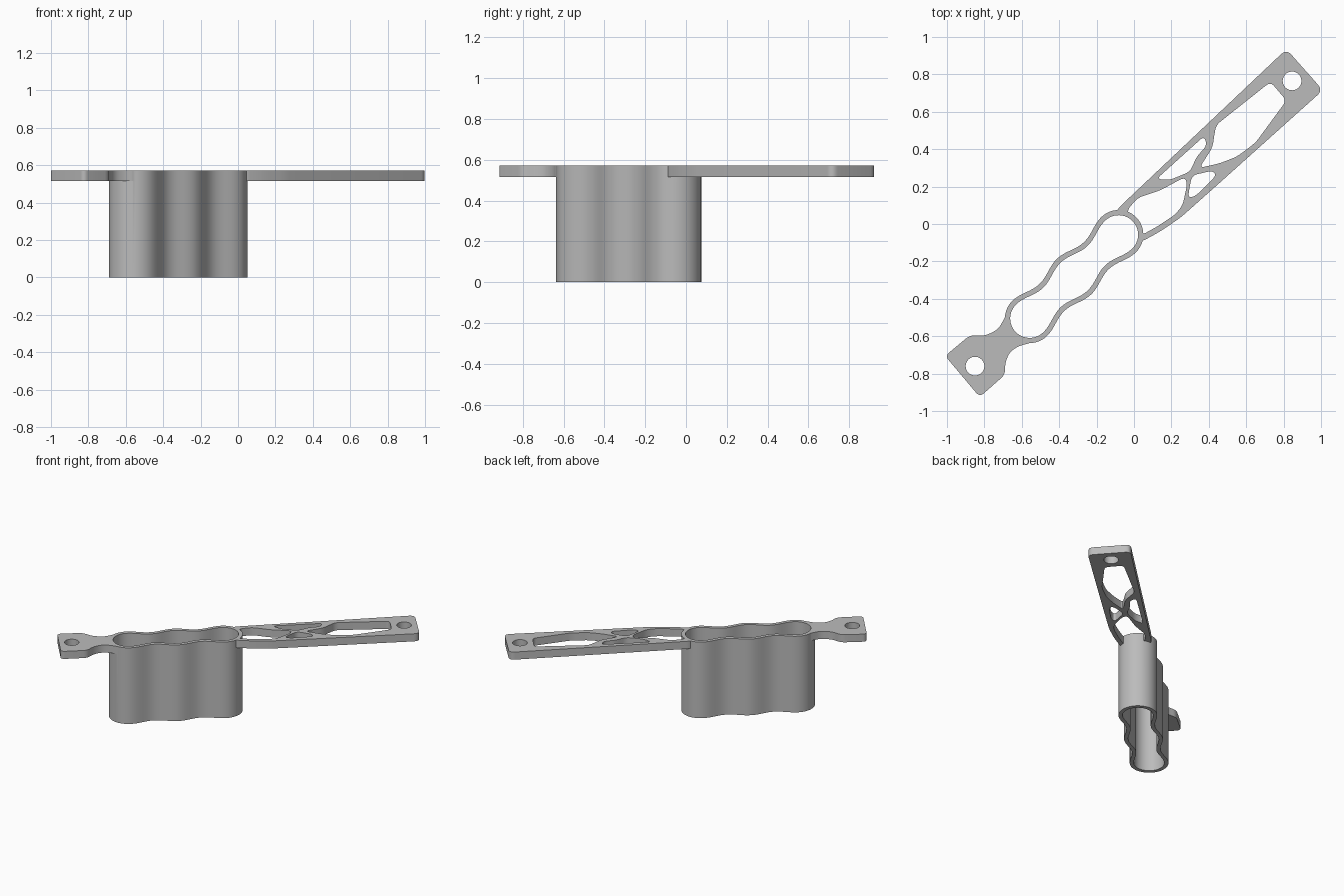
import bpy, bmesh, math
from mathutils import Vector

if "Cube" in bpy.data.objects:
    bpy.data.objects.remove(bpy.data.objects["Cube"], do_unlink=True)

grey = bpy.data.materials.new("plain grey")
grey.use_nodes = True
colour = (0.5, 0.5, 0.5, 1)
grey.diffuse_color = colour
grey.node_tree.nodes["Principled BSDF"].inputs["Base Color"].default_value = colour

TOP, PLATE_BOTTOM = 0.572, 0.515


def rounded(points, radius, steps=6):
    """Replace every corner with a small curve."""
    pts = [Vector(p) for p in points]
    out = []
    for i, corner in enumerate(pts):
        ends = []
        for other in (pts[i - 1], pts[(i + 1) % len(pts)]):
            edge = other - corner
            ends.append(corner + edge.normalized() * min(radius, edge.length * 0.48))
        for k in range(steps + 1):
            t = k / steps
            out.append(ends[0] * (1 - t) ** 2 + corner * 2 * t * (1 - t) + ends[1] * t * t)
    return out


def circle(centre, radius, count=40):
    return [Vector(centre) + radius * Vector((math.cos(a), math.sin(a)))
            for a in (math.tau * i / count for i in range(count))]


def prism(name, outline, bottom, top):
    bm = bmesh.new()
    base = bm.faces.new([bm.verts.new((p[0], p[1], bottom)) for p in outline])
    raised = bmesh.ops.extrude_face_region(bm, geom=[base])["geom"]
    verts = [g for g in raised if isinstance(g, bmesh.types.BMVert)]
    bmesh.ops.translate(bm, verts=verts, vec=(0, 0, top - bottom))
    bmesh.ops.recalc_face_normals(bm, faces=bm.faces)
    mesh = bpy.data.meshes.new(name)
    bm.to_mesh(mesh)
    bm.free()
    mesh.materials.append(grey)
    obj = bpy.data.objects.new(name, mesh)
    bpy.context.collection.objects.link(obj)
    return obj


def combine(target, other, operation):
    """Apply a boolean and remove the helper."""
    mod = target.modifiers.new("join", "BOOLEAN")
    mod.operation, mod.object, mod.solver = operation, other, "EXACT"
    bpy.context.view_layer.objects.active = target
    bpy.ops.object.modifier_apply(modifier=mod.name)
    bpy.data.objects.remove(other, do_unlink=True)


def cut_window(target, outline):
    combine(target, prism("window_cutter", outline, PLATE_BOTTOM - 0.1, TOP + 0.1), "DIFFERENCE")


# Three-lobed sleeve profile: wavy sides with round ends
first, last = Vector((-0.558, -0.505)), Vector((-0.082, -0.057))
middle = (first + last) / 2
along = (last - first).normalized()
across = Vector((-along.y, along.x))
half = (last - first).length / 2


def sleeve_outline(inset):
    local = []
    radius = 0.132 - inset
    for sign in (1, -1):
        for i in range(25):
            a = -math.pi / 2 + math.pi * i / 24
            local.append((sign * (half + radius * math.cos(a)), sign * radius * math.sin(a)))
        for i in range(1, 48):
            s = half - 2 * half * i / 48
            width = 0.115 + 0.017 * math.cos(math.tau * s / half) - inset
            local.append((sign * s, sign * width))
    return [middle + along * u + across * v for u, v in local]


# Long truss arm with a screw hole and lightening windows
arm = prism("bracket", rounded([
    (-0.10, 0.070), (0.815, 0.935), (1.01, 0.715), (0.43, 0.195),
    (0.25, 0.035), (0.14, -0.04), (0.03, -0.10), (-0.08, -0.06)], 0.04),
    PLATE_BOTTOM, TOP)
windows = [
    [(0.44, 0.53), (0.73, 0.76), (0.815, 0.66), (0.65, 0.435), (0.55, 0.36),
     (0.46, 0.325), (0.35, 0.30), (0.42, 0.41), (0.43, 0.48)],
    [(0.12, 0.24), (0.19, 0.235), (0.30, 0.28), (0.335, 0.36), (0.39, 0.42), (0.375, 0.47)],
    [(0.31, 0.26), (0.42, 0.285), (0.44, 0.26), (0.33, 0.15), (0.29, 0.14), (0.295, 0.185)],
    [(-0.04, 0.07), (0.02, 0.14), (0.14, 0.18), (0.27, 0.25), (0.285, 0.215),
     (0.26, 0.10), (0.22, 0.05), (0.13, -0.01), (0.04, -0.06), (0.0, 0.0)],
]
for window in windows:
    cut_window(arm, rounded(window, 0.03))
cut_window(arm, circle((0.845, 0.765), 0.05))

# Short end tab with a necked joint and a screw hole
tab = prism("end_tab", rounded([
    (-0.66, -0.43), (-0.69, -0.50), (-0.726, -0.563), (-0.796, -0.598),
    (-0.876, -0.594), (-1.01, -0.705), (-0.825, -0.925), (-0.689, -0.805),
    (-0.689, -0.74), (-0.662, -0.681), (-0.609, -0.649), (-0.54, -0.634),
    (-0.55, -0.5)], 0.03), PLATE_BOTTOM, TOP)
cut_window(tab, circle((-0.85, -0.76), 0.05))

# Sleeve joined to both plates, then hollowed right through
combine(arm, prism("sleeve", sleeve_outline(0), 0, TOP), "UNION")
combine(arm, tab, "UNION")
combine(arm, prism("cavity_cutter", sleeve_outline(0.028), -0.1, TOP + 0.1), "DIFFERENCE")

bpy.ops.object.select_all(action="DESELECT")
arm.select_set(True)
bpy.context.view_layer.objects.active = arm
bpy.ops.object.shade_smooth_by_angle(angle=math.radians(30))
